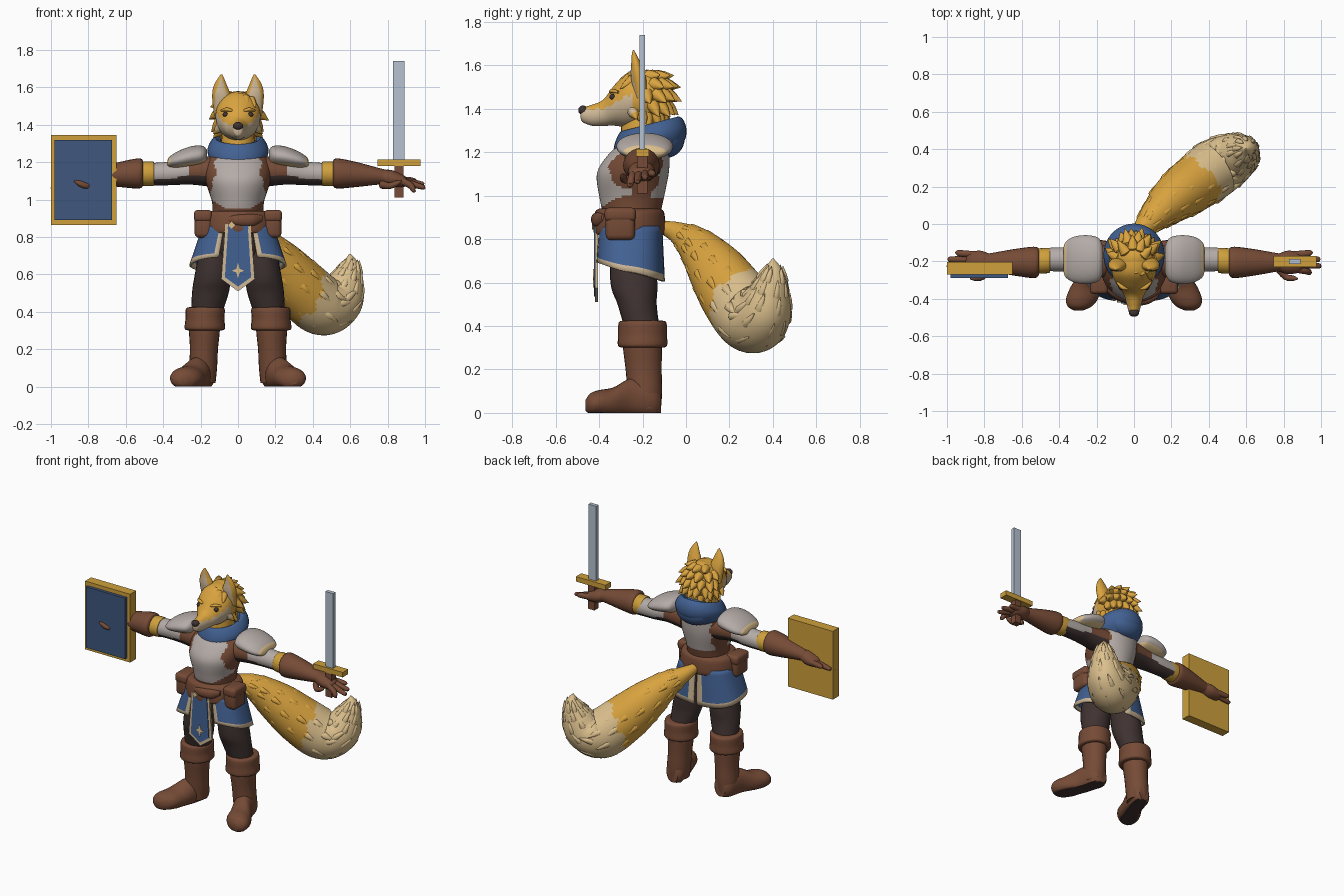
import bpy, bmesh, math, random
from mathutils import Vector, Matrix

random.seed(4)
if "Cube" in bpy.data.objects:
    bpy.data.objects.remove(bpy.data.objects["Cube"])

COLOURS = {"fur": (.70, .37, .05), "cream": (.72, .53, .27), "pale": (.62, .48, .31), "leather": (.18, .07, .037),
           "dark": (.05, .033, .031), "blue": (.055, .12, .29), "navy": (.05, .095, .21),
           "plate": (.46, .41, .385), "steel": (.46, .54, .64), "gold": (.62, .35, .045)}
M = {}
for key, rgb in COLOURS.items():
    m = bpy.data.materials.new(key)
    m.use_nodes = True
    m.diffuse_color = (*rgb, 1)
    m.node_tree.nodes["Principled BSDF"].inputs["Base Color"].default_value = (*rgb, 1)
    M[key] = m


def finish(name, bm, paint, mirror=False):
    """Paint is a colour name, or a rule of face centre and normal."""
    bmesh.ops.recalc_face_normals(bm, faces=bm.faces)
    bm.normal_update()
    used = []
    for f in bm.faces:
        col = paint if isinstance(paint, str) else paint(f.calc_center_median(), f.normal)
        if col not in used:
            used.append(col)
        f.material_index = used.index(col)
        f.smooth = True
    me = bpy.data.meshes.new(name)
    bm.to_mesh(me)
    bm.free()
    for col in used:
        me.materials.append(M[col])
    me.set_sharp_from_angle(angle=math.radians(42))
    ob = bpy.data.objects.new(name, me)
    bpy.context.scene.collection.objects.link(ob)
    if mirror:
        ob.modifiers.new("mirror", "MIRROR").use_mirror_merge = False
    return ob


def spline(rings, sub):
    out, last = [], len(rings) - 1
    for i in range(last):
        a, b, c, d = (rings[min(max(i + k, 0), last)] for k in (-1, 0, 1, 2))
        for s in range(sub):
            t = s / sub
            out.append([.5 * (2 * q + (r - p) * t + (2 * p - 5 * q + 4 * r - w) * t * t
                              + (3 * q - p - 3 * r + w) * t ** 3) for p, q, r, w in zip(a, b, c, d)])
    return out + [list(rings[-1])]


def loft(name, rings, paint, mirror=False, follow=False, n=24, sub=5, shear=0):
    """Skin of elliptical rings (x, y, z, side radius, up radius)."""
    pts = spline(rings, sub)
    pos = [Vector(p[:3]) for p in pts]
    span = pos[-1] - pos[0]
    axis = max(range(3), key=lambda k: abs(span[k]))
    bm, loops, frames, u = bmesh.new(), [], [], None
    for i, p in enumerate(pts):
        t = Vector((0, 0, 0))
        if follow:
            t = (pos[min(i + 1, len(pos) - 1)] - pos[max(i - 1, 0)]).normalized()
        else:
            t[axis] = math.copysign(1, span[axis])
        if u is None:
            u = Vector((0, 0, 1) if abs(t.z) < .7 else (0, 1, 0)).cross(t)
        u = (u - t * u.dot(t)).normalized()
        v = t.cross(u)
        frames.append((pos[i], u, v, p[3]))
        loop = []
        for k in range(n):
            a = math.tau * k / n
            q = pos[i] + u * math.cos(a) * max(p[3], .001) + v * math.sin(a) * max(p[4], .001)
            q.z = max(q.z + shear * (q.y - pos[i].y), 0)
            loop.append(bm.verts.new(q))
        loops.append(loop)
    for a, b in zip(loops, loops[1:]):
        for k in range(n):
            bm.faces.new((a[k], a[(k + 1) % n], b[(k + 1) % n], b[k]))
    bm.faces.new(loops[0])
    bm.faces.new(loops[-1])
    finish(name, bm, paint, mirror)
    return frames


def ball(name, c, r, paint, mirror=False):
    bm = bmesh.new()
    mat = Matrix.Translation(c) @ Matrix.Diagonal((*r, 1))
    bmesh.ops.create_uvsphere(bm, u_segments=24, v_segments=16, radius=1, matrix=mat)
    finish(name, bm, paint, mirror)


def box(name, lo, hi, paint, mirror=False, bevel=0):
    bm = bmesh.new()
    lo, hi = Vector(lo), Vector(hi)
    bmesh.ops.create_cube(bm, size=1, matrix=Matrix.Translation((lo + hi) / 2) @ Matrix.Diagonal((*(hi - lo), 1)))
    if bevel:
        bmesh.ops.bevel(bm, geom=bm.edges[:], offset=bevel, segments=3, affect="EDGES", profile=.5)
    finish(name, bm, paint, mirror)


def plate(name, outline, y, paint, thick=.008):
    bm = bmesh.new()
    face = bm.faces.new([bm.verts.new((x, y, z)) for x, z in outline])
    new = bmesh.ops.extrude_face_region(bm, geom=[face])["geom"]
    bmesh.ops.translate(bm, vec=(0, -thick, 0), verts=[g for g in new if isinstance(g, bmesh.types.BMVert)])
    finish(name, bm, paint)


def tufts(name, specs, paint, mirror=False):
    """Pointed locks: position, direction, length, radius."""
    bm = bmesh.new()
    for p, d, length, r in specs:
        d = Vector(d).normalized()
        mat = Matrix.Translation(p) @ d.to_track_quat("Z", "Y").to_matrix().to_4x4()
        for z, r1, r2, part in ((.1, r * .55, r, .2), (.4, r, r * .65, .4), (.8, r * .65, .001, .4)):
            bmesh.ops.create_cone(bm, segments=10, radius1=r1, radius2=r2, depth=length * part,
                                  matrix=mat @ Matrix.Translation((0, 0, z * length)))
    bmesh.ops.remove_doubles(bm, verts=bm.verts, dist=.0004)
    finish(name, bm, paint, mirror)


# Legs and boots
loft("trouser_legs", [(.11, -.25, .82, .08, .1), (.135, -.24, .6, .096, .108), (.148, -.225, .5, .098, .09),
                      (.17, -.2, .38, .08, .08)], "dark", True)
loft("boot_shafts", [(.18, -.2, .41, .09, .095), (.18, -.2, .3, .083, .09), (.182, -.195, .2, .075, .083),
                     (.187, -.19, .1, .075, .08), (.19, -.19, .02, .07, .075)], "leather", True)
loft("boot_cuffs", [(.175, -.2, .425, .085, .09), (.175, -.2, .415, .104, .11), (.177, -.2, .36, .104, .112),
                    (.177, -.2, .31, .108, .113), (.177, -.2, .3, .085, .09)], "leather", True)
loft("boot_feet", [(.185, -.115, .05, .04, .05), (.19, -.15, .06, .066, .09), (.215, -.25, .06, .07, .1),
                   (.255, -.335, .045, .083, .072), (.278, -.4, .045, .085, .06), (.29, -.44, .04, .065, .05),
                   (.297, -.462, .035, .025, .025)],
     lambda c, n: "dark" if n.z < -.9 else "leather", True)

# Hips, skirt, tabard and belt
loft("hips", [(0, -.255, .7, .13, .11), (0, -.255, .78, .165, .135), (0, -.255, .93, .15, .14)], "dark")
bm = bmesh.new()
cols, rows = 24, 8
grid, trim = [], set()
for i in range(cols + 1):
    a = math.radians(-73 + 162 * i / cols)
    ca, sa = (math.copysign(abs(w) ** .75, w) for w in (math.cos(a), math.sin(a)))
    zb = .65 - .045 * math.sin(a)
    grid.append([bm.verts.new(((.19 + .07 * s) * ca, -.257 + (.148 + .012 * s) * sa,
                               .86 + (zb - .86) * s)) for s in (j / rows for j in range(rows + 1))])
for i in range(cols):
    for j in range(rows):
        f = bm.faces.new((grid[i][j], grid[i + 1][j], grid[i + 1][j + 1], grid[i][j + 1]))
        if j == rows - 1 or i in (0, cols - 1):
            trim.add(f.calc_center_median().to_tuple(4))
skirt = finish("skirt_sides", bm, lambda c, n: "pale" if c.to_tuple(4) in trim else "blue", True)
skirt.modifiers.new("thickness", "SOLIDIFY").thickness = .014
plate("tabard_border", [(-.068, .87), (.068, .87), (.09, .575), (0, .51), (-.09, .575)], -.405, "pale", .014)
plate("tabard_panel", [(-.052, .865), (.052, .865), (.07, .585), (0, .535), (-.07, .585)], -.418, "blue", .006)
plate("tabard_emblem", [(math.sin(k * math.pi / 4) * (.013 if k % 2 else .034),
                         .62 + math.cos(k * math.pi / 4) * (.013 if k % 2 else .042)) for k in range(8)],
      -.423, "cream", .004)
loft("belt", [(0, -.26, .82, .17, .14), (0, -.26, .83, .198, .165), (0, -.26, .92, .187, .16),
              (0, -.26, .94, .15, .14)], "leather", n=36)
box("belt_pouches", (.135, -.37, .795), (.232, -.235, .935), "leather", True, .025)
box("pouch_flaps", (.138, -.375, .88), (.236, -.23, .945), "leather", True, .022)
loft("belt_knot", [(-.05, -.41, .895, .01, .015), (0, -.415, .89, .022, .03), (.08, -.405, .89, .022, .032),
                   (.13, -.38, .9, .01, .015)], "leather")
plate("belt_buckle", [(-.055, .865), (-.035, .885), (-.015, .865), (-.035, .845)], -.424, "cream")


# Torso armour
def chest_paint(c, n):
    jag = .008 * math.sin(c.z * 70)
    if n.y < 0:
        lim = .12 + .35 * min(max(1.13 - c.z, 0), .12) + jag
        hem = .95 + max(abs(c.x) - .06, 0) * .6
        return "plate" if abs(c.x) < lim and c.z > hem else "leather"
    return "plate" if abs(c.x) < .11 + jag and .99 < c.z < 1.2 else "leather"


loft("torso", [(0, -.25, .91, .135, .13), (0, -.25, .99, .14, .148), (0, -.245, 1.1, .173, .165),
               (0, -.22, 1.18, .175, .145), (0, -.185, 1.25, .14, .11), (0, -.18, 1.29, .08, .08)],
     chest_paint, n=80, sub=10)


def sleeve_paint(c, n):
    if c.x < .32 and c.z < 1.125:
        return "dark"
    if c.x < .26:
        return "leather"
    return "dark" if n.z < -.5 else "plate"


# Arms and hands
loft("upper_arms", [(.12, -.2, 1.15, .09, .085), (.25, -.2, 1.15, .075, .07), (.36, -.19, 1.14, .066, .063),
                    (.47, -.19, 1.135, .062, .06)], sleeve_paint, True, n=40, sub=9)
loft("arm_bands", [(.45, -.195, 1.138, .058, .055), (.455, -.195, 1.138, .067, .065),
                   (.51, -.198, 1.138, .067, .065), (.515, -.198, 1.138, .058, .055)], "gold", True)
loft("shoulder_plates", [(.165, -.19, 1.235, .07, .03), (.19, -.19, 1.235, .115, .052), (.25, -.19, 1.228, .13, .057),
                         (.32, -.19, 1.212, .122, .047), (.365, -.19, 1.2, .095, .03), (.378, -.19, 1.195, .06, .012)],
     lambda c, n: "cream" if c.x > .362 or c.z < 1.21 - .2 * (c.x - .2) else "plate", True, n=48, sub=8)
loft("bracers", [(.505, -.2, 1.14, .055, .055), (.525, -.205, 1.14, .083, .08), (.62, -.205, 1.135, .074, .069),
                 (.75, -.205, 1.125, .052, .045), (.79, -.205, 1.12, .045, .04)], "leather", True)
loft("palms", [(.77, -.205, 1.12, .045, .038), (.82, -.205, 1.112, .062, .046), (.88, -.205, 1.1, .056, .034),
               (.9, -.205, 1.095, .04, .02)], "leather", True)
for k, reach in enumerate((.945, .985, .99, .94)):
    y = -.162 - .027 * k
    loft(f"fingers_{k + 1}", [(.86, y, 1.105, .017, .02), (.92, y - .004 * (k - 1), 1.102 - .008 * k, .018, .018),
                              (reach, y - .008 * (k - 1), 1.1 - .017 * k, .014, .013),
                              (reach + .01, y - .008 * (k - 1), 1.098 - .017 * k, .004, .004)],
         "leather", True, True, 12, 3)
loft("thumbs", [(.77, -.235, 1.08, .02, .022), (.81, -.282, 1.073, .017, .017), (.85, -.29, 1.088, .015, .015),
                (.875, -.292, 1.1, .004, .004)], "leather", True, True, 12, 3)

# Cowl and neck
loft("cowl", [(0, -.17, 1.17, .11, .12), (0, -.167, 1.215, .15, .162), (0, -.165, 1.27, .163, .166),
              (0, -.165, 1.32, .138, .145), (0, -.17, 1.325, .115, .12), (0, -.18, 1.26, .09, .09)],
     "blue", shear=.26, n=36)
ball("hood_drape", (0, -.088, 1.265), (.125, .082, .09), "blue")
loft("neck", [(0, -.19, 1.2, .09, .1), (0, -.2, 1.3, .09, .1), (0, -.2, 1.42, .08, .085)], "fur")


# Head
def face_paint(c, n):
    line = 1.398 if c.y < -.38 else 1.398 + .55 * (c.y + .38)
    return "pale" if c.y < -.25 and n.z < .6 and c.z < line + .005 * math.sin(c.y * 150) else "fur"


loft("head", [(0, -.08, 1.44, .05, .06), (0, -.13, 1.445, .1, .115), (0, -.2, 1.45, .118, .128),
              (0, -.27, 1.44, .116, .125), (0, -.33, 1.415, .088, .093), (0, -.38, 1.382, .054, .061),
              (0, -.43, 1.37, .039, .049), (0, -.475, 1.372, .026, .034), (0, -.485, 1.375, .012, .018)],
     face_paint, n=64, sub=9)
ball("nose", (0, -.474, 1.393), (.027, .022, .022), "dark")
ball("eyes", (.067, -.338, 1.455), (.015, .014, .014), "dark", True)
loft("brows", [(.03, -.347, 1.475, .006, .006), (.06, -.339, 1.482, .012, .01), (.09, -.312, 1.477, .006, .006)],
     "fur", True, True, 12)


def ear_paint(c, n):
    inner = .034 * min((1.66 - c.z) / .1, 1)
    return "pale" if n.y < 0 and abs(c.x - .09) < inner else "fur"


loft("ears", [(.08, -.205, 1.45, .048, .035), (.088, -.22, 1.55, .05, .034), (.094, -.23, 1.61, .035, .022),
              (.09, -.24, 1.655, .013, .009), (.088, -.242, 1.67, .002, .002)], ear_paint, True, n=40, sub=7)
tufts("cheek_tufts", [((.08, -.25 + .04 * k, 1.40 - .02 * k), (.75, .35, -.7), .075, .03) for k in range(2)],
      lambda c, n: "pale" if c.y < -.24 else "fur", True)

# Mane
ball("mane", (0, -.18, 1.46), (.116, .1, .12), "fur")
locks = []
for row in range(5):
    up = math.radians(66 - 28 * row)
    count = 4 + min(row, 2) * 2
    for k in range(count):
        a = math.radians(-10 + 200 * (k + .25 + .5 * (row % 2)) / count) + random.uniform(-.12, .12)
        out = Vector((math.cos(a) * math.cos(up), math.sin(a) * math.cos(up), math.sin(up)))
        p = Vector((0, -.18, 1.46)) + Vector((out.x * .088, out.y * .078, out.z * .093))
        locks.append((p, out * .6 + Vector((0, .25, -.5)), random.uniform(.085, .105), .033))
tufts("mane_locks", locks, "fur")
tufts("fringe", [((.026 * k + .01, -.235 - .01 * (k % 2), 1.56 - .01 * abs(k)), (.25 * k, -1, -.7), .09, .026)
                 for k in (-2, -1, 0, 1, 2)], "fur")


# Tail
def tail_paint(c, n):
    d = (c - Vector((.36, .235, .515))).dot(Vector((.62, .5, -.3)))
    return "cream" if d + .012 * math.sin((c.x + c.z) * 45) > 0 else "fur"


tail = loft("tail", [(0, -.13, .86, .025, .025), (.04, -.04, .83, .05, .05), (.12, .05, .765, .088, .092),
                     (.22, .14, .655, .128, .134), (.335, .225, .53, .15, .158), (.445, .305, .437, .156, .163),
                     (.535, .355, .465, .132, .138), (.58, .385, .56, .094, .097), (.6, .4, .645, .054, .054),
                     (.598, .4, .71, .004, .004)], tail_paint, follow=True, n=56, sub=9)
tail_locks = []
for i in range(12, len(tail) - 12, 5):
    (p, u, v, r), (p2, u2, v2, r2) = tail[i], tail[i + 2]
    for k in range(8):
        a = math.tau * (k + .5 * (i % 2)) / 8 + random.uniform(-.2, .2)
        out = u * math.cos(a) + v * math.sin(a)
        along = p2 + (u2 * math.cos(a) + v2 * math.sin(a)) * r2 - p - out * r
        width = .012 + .09 * r
        tail_locks.append((p + out * (r - width * .75), along.normalized() + out * .13, .07 + .25 * r, width))
tufts("tail_locks", tail_locks, tail_paint)

# Sword
box("sword_blade", (.83, -.215, 1.2), (.89, -.188, 1.74), "steel")
box("sword_guard", (.745, -.23, 1.18), (.975, -.17, 1.215), "gold")
box("sword_grip", (.837, -.225, 1.01), (.885, -.178, 1.185), "leather")

# Shield
box("shield_body", (-1, -.27, .865), (-.65, -.203, 1.345), "gold")
box("shield_face", (-.98, -.29, .89), (-.675, -.265, 1.318), "navy")
